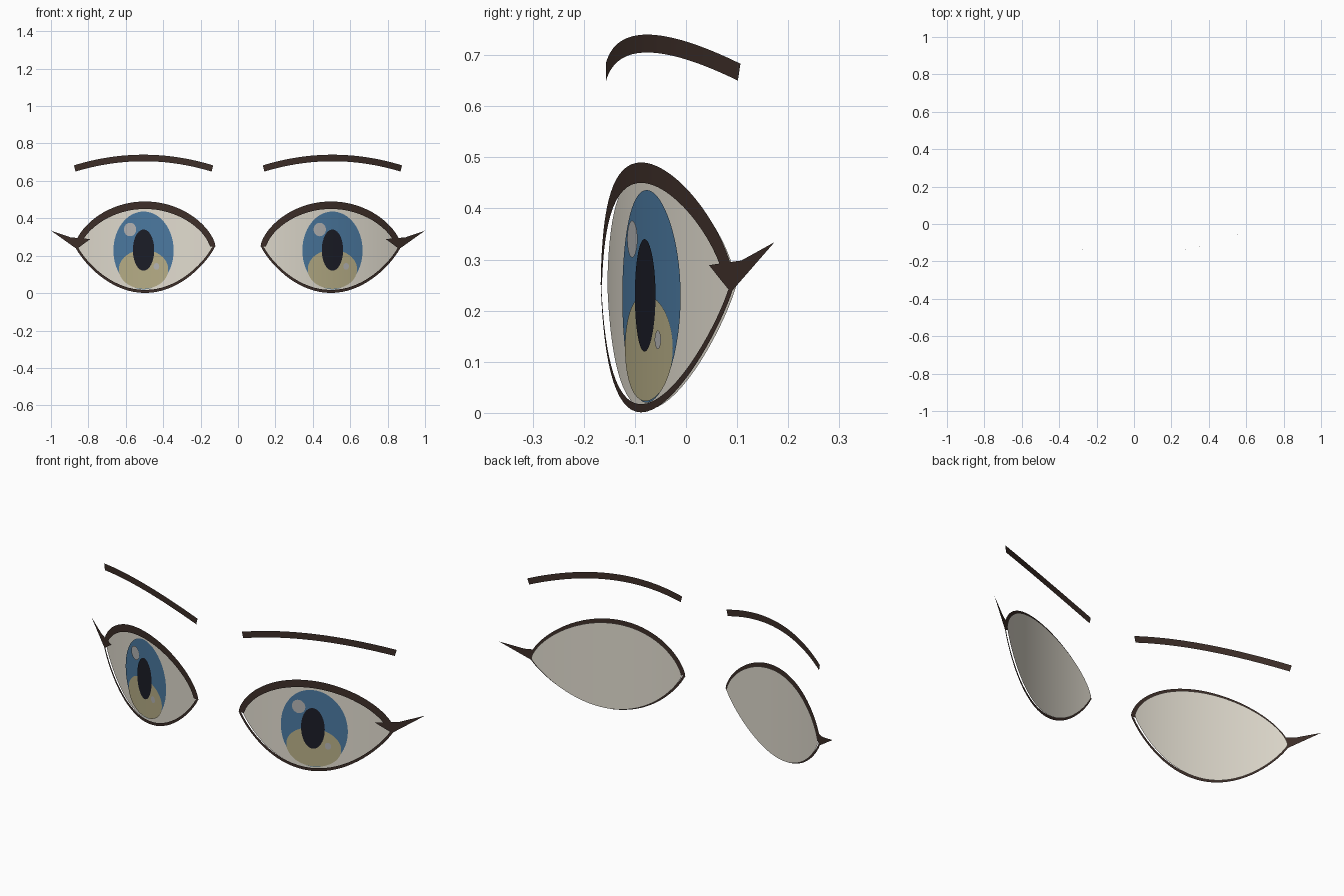
import bpy, bmesh, math

if "Cube" in bpy.data.objects:
    bpy.data.objects.remove(bpy.data.objects["Cube"])

CX = 0.5  # eye centre


def face_y(x):
    """Depth of the curved face surface at distance x from the middle."""
    t = min(x, 0.87) - 0.505
    return -0.073 + 0.354 * t + 0.367 * t * t + 0.62 * max(0.0, x - 0.87)


def material(name, rgb):
    m = bpy.data.materials.new(name)
    m.diffuse_color = (*rgb, 1)
    m.use_nodes = True
    m.node_tree.nodes["Principled BSDF"].inputs["Base Color"].default_value = m.diffuse_color
    return m


DARK = material("dark_brown", (0.048, 0.028, 0.022))
WHITE = material("eye_white", (0.75, 0.71, 0.62))
BLUE = material("iris_blue", (0.07, 0.19, 0.35))
GOLD = material("iris_gold", (0.47, 0.42, 0.24))
BLACK = material("pupil_black", (0.011, 0.012, 0.02))
SHINE = material("shine", (0.45, 0.45, 0.45))


def strip(name, side, pairs, offset, mat):
    """Sheet on the face surface between (upper point, lower point) pairs."""
    bm = bmesh.new()
    rows = [[bm.verts.new((side * x, face_y(x) - offset, z)) for x, z in p] for p in pairs]
    for (a, b), (c, d) in zip(rows, rows[1:]):
        quad = [a, b, d, c]
        bm.faces.new(quad if side > 0 else quad[::-1])
    bmesh.ops.remove_doubles(bm, verts=bm.verts, dist=1e-5)
    me = bpy.data.meshes.new(name)
    bm.to_mesh(me)
    bm.free()
    for p in me.polygons:
        p.use_smooth = True
    me.materials.append(mat)
    ob = bpy.data.objects.new(name, me)
    bpy.context.collection.objects.link(ob)


def columns(c, r, n=40):
    """Cosine-spaced x positions, denser at the ends."""
    return [c - r * math.cos(math.pi * i / n) for i in range(n + 1)]


def ellipse(c, z, rx, rz, n=32):
    out = []
    for i in range(n + 1):
        a = math.pi * i / n
        x, h = c - rx * math.cos(a), rz * math.sin(a)
        out.append(((x, z + h), (x, z - h)))
    return out


def arc(x, r, base, height, power, c=0.497):
    """Eyelid curve, flat at base beyond the half width r."""
    u = (x - c) / r
    return base + height * max(0.0, 1 - u * u) ** power


def upper(x):
    return arc(x, 0.376, 0.25, 0.24, 0.65)


def lerp(x, pts):
    for (x0, z0), (x1, z1) in zip(pts, pts[1:]):
        if x <= x1 + 1e-9:
            return z0 + (z1 - z0) * (x - x0) / (x1 - x0)
    return pts[-1][1]


for side, tag in ((1, "right"), (-1, "left")):
    # eyeball white
    strip("eye_white_" + tag, side,
          [((x, arc(x, 0.362, 0.25, 0.222, 0.65)), (x, arc(x, 0.362, 0.25, -0.243, 0.85)))
           for x in columns(0.497, 0.362)], 0.0, WHITE)
    # iris, lower glow, pupil
    strip("iris_" + tag, side, ellipse(0.505, 0.228, 0.161, 0.208), 0.004, BLUE)
    strip("iris_glow_" + tag, side, ellipse(0.505, 0.127, 0.132, 0.104), 0.006, GOLD)
    strip("pupil_" + tag, side, ellipse(0.505, 0.23, 0.057, 0.11), 0.008, BLACK)
    # highlights sit on the same viewer side in both eyes
    strip("large_shine_" + tag, side, ellipse(0.507 - side * 0.07, 0.34, 0.033, 0.036), 0.01, SHINE)
    strip("small_shine_" + tag, side, ellipse(0.507 + side * 0.071, 0.143, 0.015, 0.018), 0.01, SHINE)
    # upper lash
    strip("upper_lash_" + tag, side,
          [((x, upper(x)), (x, min(upper(x), arc(x, 0.345, 0.25, 0.2, 0.68))))
           for x in columns(0.497, 0.376)], 0.012, DARK)
    # lower lash
    strip("lower_lash_" + tag, side,
          [((x, arc(x, 0.36, 0.25, -0.233, 0.85)), (x, arc(x, 0.374, 0.25, -0.249, 0.85)))
           for x in columns(0.497, 0.374)], 0.012, DARK)
    # lash wing at the outer corner
    top = [(0.79, 0.289), (0.895, 0.298), (1.0, 0.334)]
    low = [(0.79, 0.289), (0.862, 0.236), (1.0, 0.334)]
    strip("lash_wing_" + tag, side,
          [((x, lerp(x, top)), (x, lerp(x, low)))
           for x in (0.79, 0.825, 0.862, 0.895, 0.93, 0.965, 1.0)], 0.0125, DARK)
    # eyebrow
    brow = []
    for i in range(33):
        u = i / 16 - 1
        brow.append(((0.505 + 0.372 * u, 0.74 - 0.057 * u * u),
                     (0.505 + 0.364 * u, 0.705 - 0.055 * u * u)))
    strip("eyebrow_" + tag, side, brow, 0.003, DARK)
